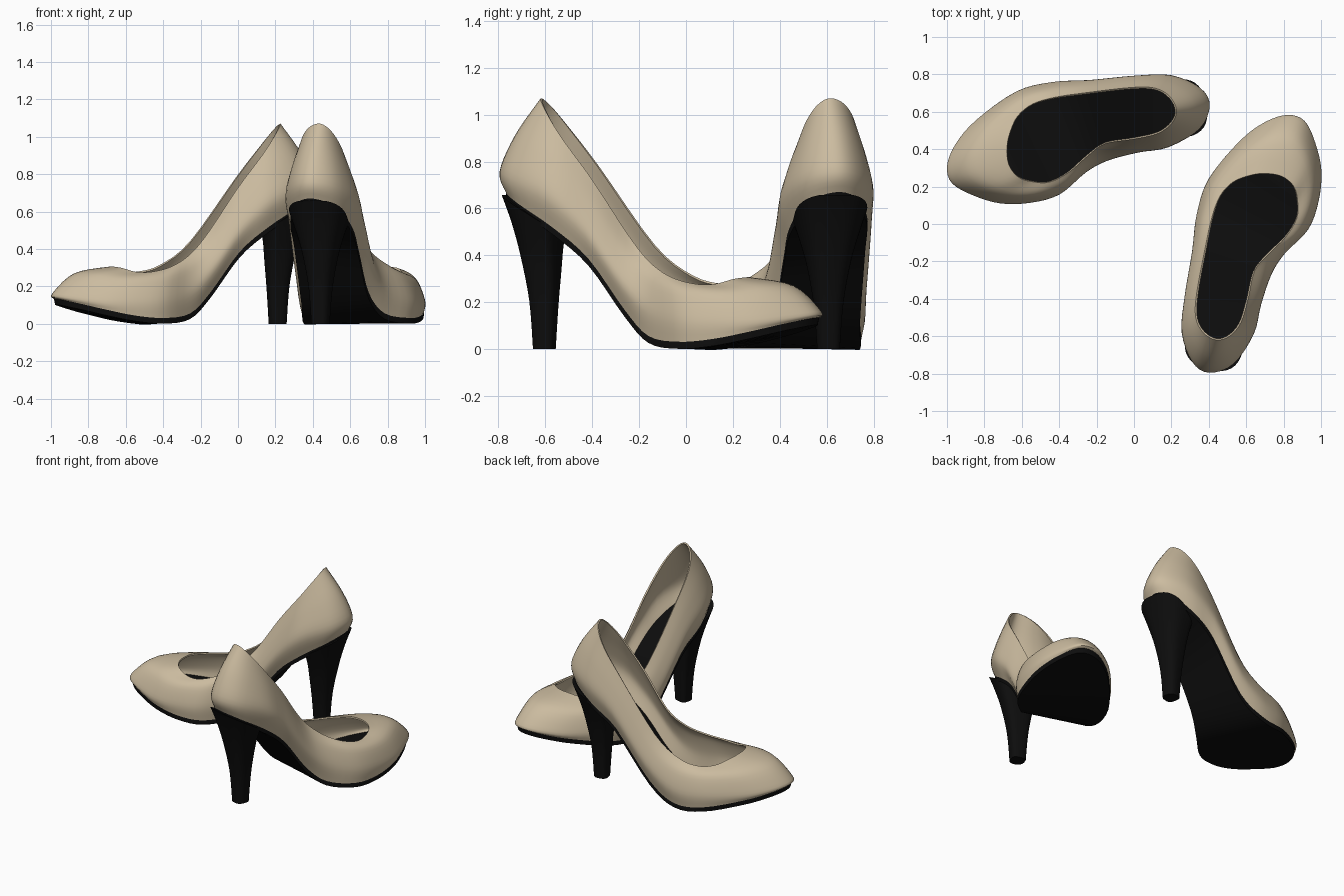
import bpy
import math
from mathutils import Vector, Matrix

cube = bpy.data.objects.get("Cube")
if cube:
    bpy.data.objects.remove(cube, do_unlink=True)


def make_material(name, rgb, roughness):
    mat = bpy.data.materials.new(name)
    mat.use_nodes = True
    mat.diffuse_color = (*rgb, 1)
    shader = mat.node_tree.nodes["Principled BSDF"]
    shader.inputs["Base Color"].default_value = (*rgb, 1)
    shader.inputs["Roughness"].default_value = roughness
    return mat


beige = make_material("beige leather", (0.6, 0.5, 0.35), 0.5)
black = make_material("black sole", (0.004, 0.004, 0.004), 0.6)

# Plan outlines, anticlockwise from the back of the heel: widest line and opening
OUTLINE = [(.40, -.795), (.53, -.75), (.64, -.59), (.68, -.43), (.735, -.27),
           (.805, -.16), (.93, -.03), (.985, .12), (1, .28), (.967, .43),
           (.91, .545), (.82, .577), (.70, .54), (.565, .44), (.40, .24),
           (.335, .05), (.31, -.15), (.27, -.39), (.255, -.58), (.31, -.735)]
OPENING = [(.44, -.62), (.51, -.60), (.57, -.53), (.61, -.40), (.645, -.25),
           (.72, -.16), (.81, -.07), (.87, .03), (.875, .12), (.855, .20),
           (.79, .255), (.70, .27), (.62, .26), (.53, .225), (.46, .15),
           (.415, .03), (.38, -.13), (.335, -.37), (.33, -.50), (.37, -.58)]

# Profiles along the length of the shoe: (station, value)
RIM_HEIGHT = [(-.65, 1.07), (-.54, .92), (-.43, .78), (-.35, .68), (-.25, .52),
              (-.12, .38), (0, .31), (.07, .284), (.19, .272), (.31, .306)]
SOLE_HEIGHT = [(-.81, .67), (-.66, .585), (-.54, .51), (-.42, .42), (-.30, .28),
               (-.21, .15), (-.14, .075), (-.05, .035), (.1, .03), (.3, .05),
               (.45, .09), (.65, .135)]
SOLE_INSET = [(-.8, .15), (-.6, .4), (-.3, .5), (-.1, .25), (.1, .06), (.6, .03)]
BULGE = [(-.8, .22), (-.6, .33), (.2, .35), (.5, .2), (.65, .15)]
SHOULDER = [(-.6, .5), (-.2, .58), (.2, .75)]


def profile(table, v):
    if v <= table[0][0]:
        return table[0][1]
    for (a, p), (b, q) in zip(table, table[1:]):
        if v <= b:
            return p + (q - p) * (v - a) / (b - a)
    return table[-1][1]


def station(p):
    """Position along the slanted shoe axis."""
    return p[1] + 0.27 * (p[0] - 0.55)


def smooth_path(pts, steps, closed):
    """Catmull-Rom curve through the points."""
    n = len(pts)

    def at(i):
        return pts[i % n] if closed else pts[max(0, min(n - 1, i))]

    out = []
    for i in range(n if closed else n - 1):
        p, q = at(i), at(i + 1)
        m, k = (q - at(i - 1)) / 2, (at(i + 2) - p) / 2
        for s in range(steps):
            t = s / steps
            h = t * t * (3 - 2 * t)
            out.append(p * (1 - h) + q * h + m * (t * (1 - t) ** 2)
                       - k * (t * t * (1 - t)))
    if not closed:
        out.append(pts[-1].copy())
    return out


def sole_ring(extra_inset, lift):
    ring = []
    for o, r in zip(OUTLINE, OPENING):
        k = profile(SOLE_INSET, station(o)) + extra_inset
        p = Vector(o).lerp(Vector(r), k)
        ring.append(Vector((p.x, p.y, profile(SOLE_HEIGHT, station(p)) + lift)))
    return ring


def upper_rings():
    """Feather edge, widest line, shoulder and rim."""
    wide, shoulder, rim = [], [], []
    for o, r in zip(OUTLINE, OPENING):
        low = profile(SOLE_HEIGHT, station(o))
        high = profile(RIM_HEIGHT, station(r))
        a = Vector((*o, low + (high - low) * profile(BULGE, station(o))))
        b = Vector((*r, high))
        mid = a.lerp(b, 0.38)
        mid.z = a.z + (b.z - a.z) * profile(SHOULDER, station(r))
        wide.append(a)
        shoulder.append(mid)
        rim.append(b)
    return [sole_ring(0, 0), wide, shoulder, rim]


def bridge(rows):
    """Quads between successive closed rings."""
    n = len(rows[0])
    return [(j * n + i, j * n + (i + 1) % n, (j + 1) * n + (i + 1) % n, (j + 1) * n + i)
            for j in range(len(rows) - 1) for i in range(n)]


def cap(start, n, up):
    """Fill a ring with strips running from side to side."""
    faces = []
    for i in range(n // 2):
        ids = [i, i + 1, n - i - 1, (n - i) % n]
        ids = [start + k for k in dict.fromkeys(ids)]
        faces.append(tuple(ids) if up else tuple(reversed(ids)))
    return faces


def build_upper():
    rings = [smooth_path(r, 4, True) for r in upper_rings()]
    columns = [smooth_path(list(c), 5, False) for c in zip(*rings)]
    rows = list(zip(*columns))
    return [p for row in rows for p in row], bridge(rows)


def build_sole():
    rows = [smooth_path(r, 4, True) for r in
            (sole_ring(0.02, -.03), sole_ring(0, 0), sole_ring(.1, .012))]
    n = len(rows[0])
    faces = bridge(rows) + cap(0, n, False) + cap(2 * n, n, True)
    return [p for row in rows for p in row], faces


def build_heel():
    """Tapered column with a round back and flat breast."""
    # share of height, back, front, half width
    levels = [(0, -.65, -.56, .047), (.35, -.665, -.55, .062), (.65, -.70, -.54, .092),
              (.85, -.735, -.535, .125), (1, -.775, -.525, .155)]
    axis, side = Vector((.26, .966)), Vector((.966, -.26))
    centre = Vector((.44, -.605))
    sides = 32
    rows = []
    for level in smooth_path([Vector(l) for l in levels], 4, False):
        t, back, front, half = level
        row = []
        for i in range(sides):
            a = 2 * math.pi * i / sides
            c, s = -math.cos(a), math.sin(a)
            along = math.copysign(abs(c) ** (0.5 if c > 0 else 0.9), c)
            across = math.copysign(abs(s) ** 0.75, s)
            y = (back + front) / 2 + along * (front - back) / 2
            p = centre + axis * ((y - centre.y) / axis.y) + side * across * half
            top = profile(SOLE_HEIGHT, station(p)) - 0.012
            row.append(Vector((p.x, p.y, t * top)))
        rows.append(row)
    last = (len(rows) - 1) * sides
    faces = bridge(rows) + cap(0, sides, False) + cap(last, sides, True)
    return [p for row in rows for p in row], faces


def add_part(name, verts, faces, mat, matrix, thickness=0):
    if matrix.determinant() < 0:
        faces = [tuple(reversed(f)) for f in faces]
    mesh = bpy.data.meshes.new(name)
    mesh.from_pydata([matrix @ v for v in verts], [], faces)
    mesh.materials.append(mat)
    obj = bpy.data.objects.new(name, mesh)
    bpy.context.collection.objects.link(obj)
    bpy.ops.object.select_all(action='DESELECT')
    obj.select_set(True)
    bpy.context.view_layer.objects.active = obj
    if thickness:
        shell = obj.modifiers.new("thickness", 'SOLIDIFY')
        shell.thickness = thickness
        shell.offset = -1
        bpy.ops.object.modifier_apply(modifier=shell.name)
    bpy.ops.object.shade_smooth_by_angle(angle=math.radians(40))


upper, sole, heel = build_upper(), build_sole(), build_heel()

# The second shoe is a mirrored copy, turned and slid into place
turned = Matrix.Rotation(math.radians(86), 4, 'Z') @ Matrix.Scale(-1, 4, (1, 0, 0))
moved = [turned @ v for v in upper[0]]
shift = Vector((-1 - min(v.x for v in moved), 0.8 - max(v.y for v in moved), 0))
placements = {"first": Matrix.Identity(4), "second": Matrix.Translation(shift) @ turned}

for label, matrix in placements.items():
    add_part(label + "_shoe_upper", *upper, beige, matrix, 0.01)
    add_part(label + "_shoe_sole", *sole, black, matrix)
    add_part(label + "_shoe_heel", *heel, black, matrix)
